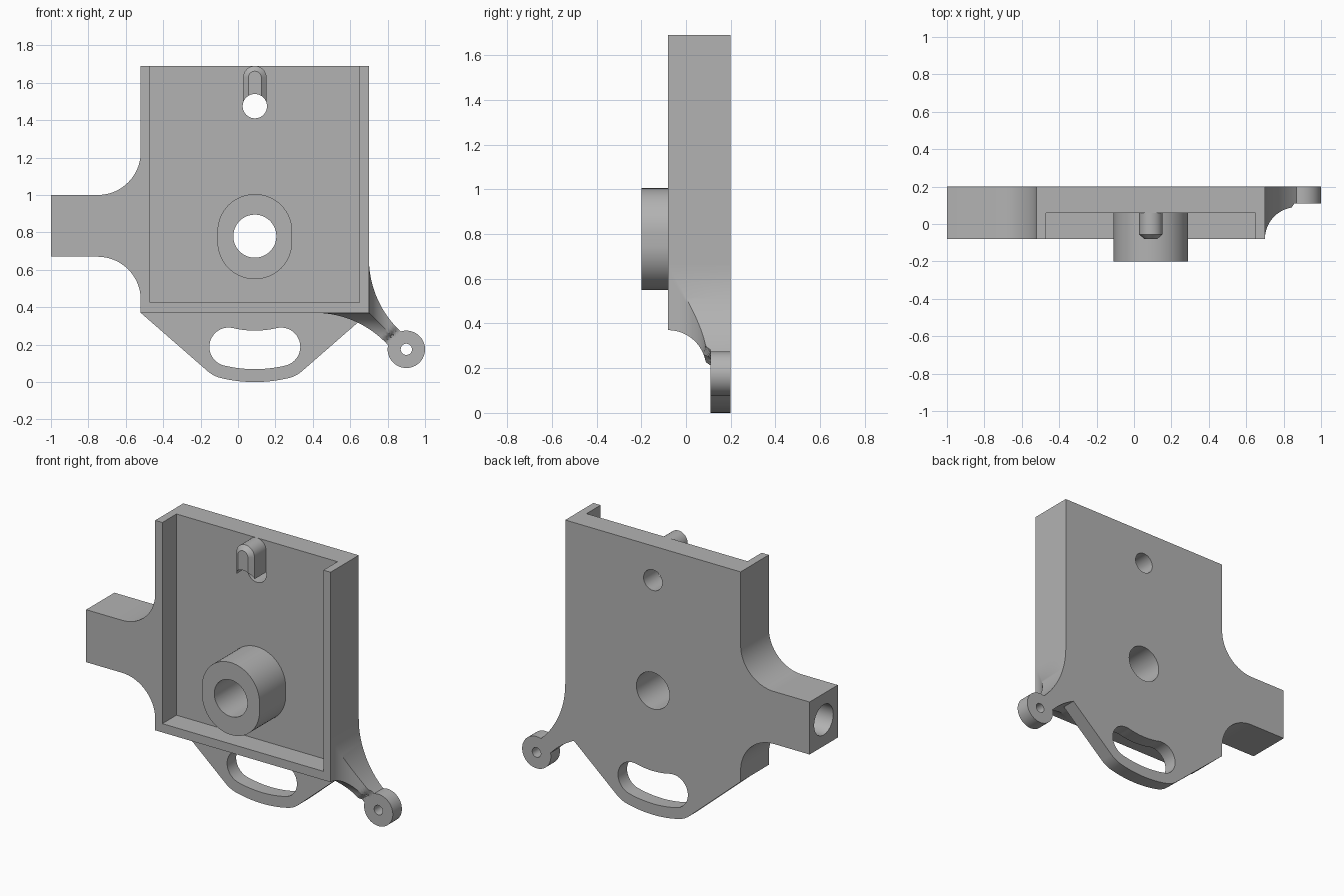
import bpy, bmesh
from math import sin, cos, acos, asin, atan2, hypot, radians, degrees, sqrt

if "Cube" in bpy.data.objects:
    bpy.data.objects.remove(bpy.data.objects["Cube"])

grey = bpy.data.materials.new("plain grey")
grey.use_nodes = True
grey.diffuse_color = (0.45, 0.45, 0.45, 1)
grey.node_tree.nodes["Principled BSDF"].inputs["Base Color"].default_value = (0.45, 0.45, 0.45, 1)

FRONT, FLOOR, TAB, BACK = -0.08, 0.06, 0.11, 0.20
LEFT, RIGHT, BOTTOM, TOP = -0.52, 0.70, 0.37, 1.69
MID = 0.09                      # centre line of the plate
HUB = (MID, 0.78)


def arc(c, r, a0, a1, n=24):
    """Points (x, z) along an arc, angles in degrees."""
    angles = [radians(a0 + (a1 - a0) * i / n) for i in range(n + 1)]
    return [(c[0] + r * cos(a), c[1] + r * sin(a)) for a in angles]


def circle(c, r):
    return arc(c, r, 0, 360, 64)[:-1]


def finish(name, bm):
    bmesh.ops.remove_doubles(bm, verts=bm.verts, dist=1e-5)
    bmesh.ops.recalc_face_normals(bm, faces=bm.faces)
    mesh = bpy.data.meshes.new(name)
    bm.to_mesh(mesh)
    bm.free()
    mesh.materials.append(grey)
    obj = bpy.data.objects.new(name, mesh)
    bpy.context.collection.objects.link(obj)
    return obj


def loft(name, *sections):
    """Solid through (outline, y) sections with equal point counts."""
    bm = bmesh.new()
    rings = [[bm.verts.new((x, y, z)) for x, z in pts] for pts, y in sections]
    for a, b in zip(rings, rings[1:]):
        for i in range(len(a)):
            bm.faces.new((a[i - 1], a[i], b[i], b[i - 1]))
    bm.faces.new(rings[0])
    bm.faces.new(rings[-1])
    return finish(name, bm)


def prism(name, pts, y0, y1):
    return loft(name, (pts, y0), (pts, y1))


def cut(obj, cutter):
    """Subtract the cutter and remove it."""
    cutter.hide_render = True
    mod = obj.modifiers.new("cut", 'BOOLEAN')
    mod.operation = 'DIFFERENCE'
    mod.solver = 'EXACT'
    mod.object = cutter
    bpy.context.view_layer.objects.active = obj
    bpy.ops.object.modifier_apply(modifier=mod.name)
    bpy.data.objects.remove(cutter)


def drill(obj, c, r):
    cut(obj, prism("drill_cutter", circle(c, r), -0.5, 0.5))


# Main plate with the side arm and its fillets
R = 0.23
outline = [(RIGHT, BOTTOM), (RIGHT, TOP), (LEFT, TOP)]
outline += arc((LEFT - R, 1.0 + R), R, 0, -90)
outline += [(-1, 1.0), (-1, 0.67)]
outline += arc((LEFT - R, 0.67 - R), R, 90, 0)
outline += [(LEFT, BOTTOM)]
body = prism("body_plate", outline, FRONT, BACK)

# Shallow tray, open at the top
rim = 0.05
tray = [(LEFT + rim, BOTTOM + 0.055), (RIGHT - rim, BOTTOM + 0.055),
        (RIGHT - rim, TOP + 0.2), (LEFT + rim, TOP + 0.2)]
cut(body, prism("tray_cutter", tray, FRONT - 0.2, FLOOR))

# Through holes and the blind bore in the arm end
PIN_HOLE, PIN_R = (MID, 1.475), 0.065
drill(body, HUB, 0.115)
drill(body, PIN_HOLE, PIN_R)
bore = prism("bore_cutter", circle((0, 0), 0.095), -0.2, 0.2)
bore.rotation_euler.z = radians(90)
bore.location = (-0.85, FLOOR, 0.835)
bpy.context.view_layer.update()
cut(body, bore)

# Oval hub
hub = prism("hub", arc((MID, 0.805), 0.2, 0, 180, 32) + arc((MID, 0.75), 0.2, 180, 360, 32),
            -0.2, FLOOR)
drill(hub, HUB, 0.115)


# Round-topped pin with chamfered front
def pin_outline(r):
    return [(MID - r, 1.46), (MID + r, 1.46)] + arc((MID, 1.627), r, 0, 180)


pin = loft("upper_pin", (pin_outline(0.063), FLOOR), (pin_outline(0.063), -0.055),
           (pin_outline(0.035), FRONT))
drill(pin, PIN_HOLE, PIN_R)

# Lower tab, curved about the hub, with a curved slot
SLOT_R, END_R, TAB_R = 0.608, 0.103, 0.172
swing = degrees(asin(0.14 / SLOT_R))
ends = [arc(HUB, SLOT_R, -90 + s * swing, -90, 1)[0] for s in (-1, 1)]
dx, dz = LEFT - ends[0][0], BOTTOM - ends[0][1]
tangent = degrees(atan2(dz, dx) + acos(TAB_R / hypot(dx, dz))) - 360
lo, hi = -90 - swing, -90 + swing
tab_pts = [(RIGHT, BOTTOM), (LEFT, BOTTOM)]
tab_pts += arc(ends[0], TAB_R, tangent, lo, 10)
tab_pts += arc(HUB, SLOT_R + TAB_R, lo, hi)[1:-1]
tab_pts += arc(ends[1], TAB_R, hi, -180 - tangent, 10)
tab = prism("lower_tab", tab_pts, TAB, BACK)
slot = arc(HUB, SLOT_R + END_R, lo, hi)
slot += arc(ends[1], END_R, hi, hi + 180)[1:-1]
slot += arc(HUB, SLOT_R - END_R, hi, lo)
slot += arc(ends[0], END_R, lo + 180, lo + 360)[1:-1]
cut(tab, prism("slot_cutter", slot, 0, 0.4))

# Small ear with a screw hole
EAR = (0.9, 0.175)
ear = prism("ear", circle(EAR, 0.1), TAB, BACK)
drill(ear, EAR, 0.03)

# Flared web joining the ear to the corner, mitred along the diagonal
REACH, FLARE, ROWS, COLS = 0.17, 0.532, 24, 8


def web_front(px, pz):
    d = min(max(px, pz, 0), REACH)
    y = FRONT + sqrt(REACH ** 2 - (REACH - d) ** 2)
    k = min(max(((px + pz) / sqrt(2) - 0.15) / 0.025, 0), 1)
    return y + (TAB - y) * k * k * (3 - 2 * k)


bm = bmesh.new()
rows = []
full = acos(1 - REACH / FLARE)
for i in range(ROWS + 1):
    a = full * i / ROWS
    d, far = FLARE * (1 - cos(a)), -0.29 + FLARE * sin(a)
    side = [(d, far + (d - far) * j / COLS) for j in range(COLS + 1)]
    path = side + [(pz, px) for px, pz in reversed(side[:-1])]
    rows.append([bm.verts.new((RIGHT + px, web_front(px, pz), BOTTOM - pz)) for px, pz in path])
for a, b in zip(rows, rows[1:]):
    for j in range(len(a) - 1):
        bm.faces.new((a[j], a[j + 1], b[j + 1], b[j]))
sheet = list(bm.faces)
grown = bmesh.ops.extrude_face_region(bm, geom=sheet, use_keep_orig=True)
for v in grown["geom"]:
    if isinstance(v, bmesh.types.BMVert):
        v.co.y = BACK
web = finish("ear_web", bm)

# Smooth the round surfaces, keep the edges sharp
bpy.ops.object.select_all(action='DESELECT')
for obj in (body, hub, pin, tab, ear, web):
    obj.select_set(True)
bpy.context.view_layer.objects.active = body
bpy.ops.object.shade_smooth_by_angle(angle=radians(30))
